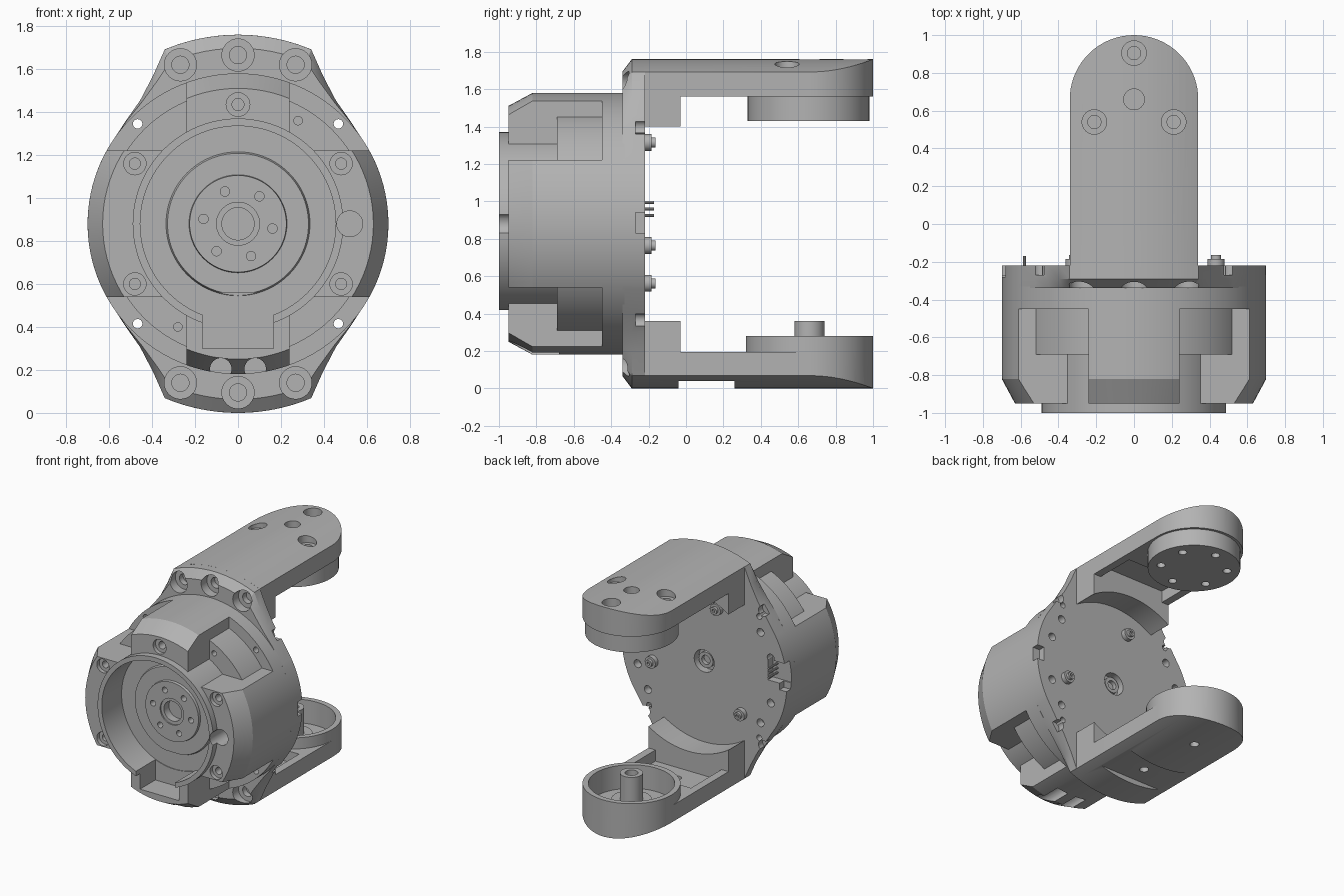
import bpy, bmesh, math
from mathutils import Matrix, Vector

cube = bpy.data.objects.get("Cube")
if cube:
    bpy.data.objects.remove(cube)

AXIS = 0.88          # height of the main axis
ARM_END = 0.66       # y of the centre of the rounded arm ends

metal = bpy.data.materials.new("grey metal")
metal.use_nodes = True
metal.diffuse_color = (0.45, 0.45, 0.45, 1)
metal.node_tree.nodes["Principled BSDF"].inputs["Base Color"].default_value = (0.45, 0.45, 0.45, 1)


def box(bm, x, y, z):
    """Box between pairs of limits."""
    size = Matrix.Diagonal((x[1] - x[0], y[1] - y[0], z[1] - z[0], 1))
    mid = Matrix.Translation((sum(x) / 2, sum(y) / 2, sum(z) / 2))
    bmesh.ops.create_cube(bm, size=1, matrix=mid @ size)


def rod(bm, axis, u, v, a, b, r, seg=32):
    """Cylinder along Y (u=x, v=z) or along Z (u=x, v=y) from a to b."""
    m = (a + b) / 2
    mat = Matrix.Translation((u, m, v) if axis == "Y" else (u, v, m))
    if axis == "Y":
        mat = mat @ Matrix.Rotation(math.pi / 2, 4, "X")
    bmesh.ops.create_cone(bm, cap_ends=True, segments=seg, radius1=r, radius2=r,
                          depth=abs(b - a), matrix=mat)


def lathe(bm, profile, closed):
    """Turn a (y, radius) profile round the main axis."""
    vs = [bm.verts.new((r, y, AXIS)) for y, r in profile]
    es = [bm.edges.new(p) for p in zip(vs, vs[1:])]
    if closed:
        es.append(bm.edges.new((vs[-1], vs[0])))
    bmesh.ops.spin(bm, geom=vs + es, cent=(0, 0, AXIS), axis=(0, 1, 0),
                   angle=math.tau, steps=96)
    bmesh.ops.remove_doubles(bm, verts=bm.verts, dist=1e-5)


def loft(bm, rings):
    """Skin matching loops of points and cap both ends."""
    loops = [[bm.verts.new(p) for p in ring] for ring in rings]
    for lo, hi in zip(loops, loops[1:]):
        for i in range(len(lo)):
            j = (i + 1) % len(lo)
            bm.faces.new((lo[i], lo[j], hi[j], hi[i]))
    bm.faces.new(loops[0])
    bm.faces.new(loops[-1])


def make(name, build):
    bm = bmesh.new()
    build(bm)
    bmesh.ops.recalc_face_normals(bm, faces=bm.faces)
    mesh = bpy.data.meshes.new(name)
    bm.to_mesh(mesh)
    bm.free()
    ob = bpy.data.objects.new(name, mesh)
    bpy.context.collection.objects.link(ob)
    return ob


def carve(ob, build, operation="DIFFERENCE"):
    tool = make("cutter", build)
    tool.hide_render = True
    mod = ob.modifiers.new("carve", "BOOLEAN")
    mod.operation, mod.solver, mod.object, mod.use_self = operation, "EXACT", tool, True
    graph = bpy.context.evaluated_depsgraph_get()
    mesh = bpy.data.meshes.new_from_object(ob.evaluated_get(graph))
    ob.modifiers.clear()
    ob.data = mesh
    bpy.data.objects.remove(tool)


SIGNS = [(sx, sz) for sx in (-1, 1) for sz in (-1, 1)]

# Housing core: stepped drum with a deep cup and hub at the front
core = make("housing_core", lambda bm: lathe(bm, [
    (-.33, 0), (-.33, .70), (-.45, .70), (-.45, .62), (-.69, .62), (-.69, .49),
    (-1, .49), (-1, .455), (-.76, .455), (-.76, .335), (-.78, .328), (-.78, .228),
    (-.8, .225), (-.8, .10), (-.79, .10), (-.79, .075), (-.73, .075), (-.73, 0)], False))


def cable_slot(bm):
    box(bm, (-.165, .165), (-1.1, -.765), (.30, .56))


def core_cuts(bm):
    cable_slot(bm)
    rod(bm, "Y", .52, AXIS, -1.1, -.8, .06)
    for i in range(6):
        a = math.radians(52 + 60 * i)
        rod(bm, "Y", .162 * math.cos(a), AXIS + .162 * math.sin(a), -.9, -.74, .022, 16)
    for s in (-1, 1):
        rod(bm, "Y", s * .28, AXIS + s * .48, -.8, -.64, .02, 16)
    for sx, sz in SIGNS:
        rod(bm, "Y", sx * .467, AXIS + sz * .465, -.5, -.3, .022, 16)


carve(core, core_cuts)

# Four outer lobes, left after clearing the diagonal corners
lobes = make("housing_lobes", lambda bm: lathe(bm, [
    (-.44, .47), (-.44, .70), (-.82, .70), (-.95, .63), (-.95, .47)], True))


def lobe_cuts(bm):
    for sx, sz in SIGNS:
        box(bm, sorted((sx * .24, sx)), (-1.1, -.3), sorted((AXIS + sz * .34, AXIS + sz)))
        rod(bm, "Y", sx * .48, AXIS + sz * .28, -1.1, -.92, .052)
        rod(bm, "Y", sx * .48, AXIS + sz * .28, -1.1, -.85, .026)
    rod(bm, "Y", 0, 1.435, -1.1, -.92, .055)
    rod(bm, "Y", 0, 1.435, -1.1, -.85, .028)
    rod(bm, "Y", .52, AXIS, -1.1, -.8, .06)
    for s in (-1, 1):
        rod(bm, "Y", s * .08, .205, -1.1, -.68, .05)
    cable_slot(bm)


carve(lobes, lobe_cuts)


# Mounting flange: round sides drawn out to wide top and bottom tabs
def flange_shape(bm):
    quarter = [(.70 * math.cos(math.radians(a)), .70 * math.sin(math.radians(a)))
               for a in range(0, 31, 3)]
    quarter += [(.525, .475), (.455, .575), (.395, .69)]
    quarter += [(.88 * math.cos(math.radians(a)), .88 * math.sin(math.radians(a)))
                for a in (67.2, 71, 75, 79, 83, 87, 90)]
    half = quarter + [(-x, z) for x, z in quarter[-2::-1]]
    outline = half + [(x, -z) for x, z in half[-2:0:-1]]

    def ring(y, pull):
        pts = []
        for x, z in outline:
            r = math.hypot(x, z)
            k = (.70 + (r - .70) * pull) / r if r > .70 else 1
            pts.append((x * k, y, AXIS + z * k))
        return pts
    loft(bm, [ring(-.34, .65), ring(-.29, 1), ring(-.22, 1)])


flange = make("mounting_flange", flange_shape)


def flange_cuts(bm):
    for s in (-1, 1):
        for x, d in ((-.268, .74), (0, .785), (.268, .74)):
            rod(bm, "Y", x, AXIS + s * d, -.5, -.27, .075)
            rod(bm, "Y", x, AXIS + s * d, -.5, -.1, .04)
        box(bm, sorted((s * .64, s)), (-.27, -.1), (.83, .94))
    for sx, sz in SIGNS:
        rod(bm, "Y", sx * .467, AXIS + sz * .465, -.5, -.1, .022, 16)
        rod(bm, "Y", sx * .50, AXIS + sz * .515, -.27, -.1, .04)
        for a in (17, 36):
            t = math.radians(a)
            rod(bm, "Y", sx * .59 * math.cos(t), AXIS + sz * .59 * math.sin(t), -.28, -.1, .03, 20)
    box(bm, (-.9, -.54), (-.28, -.1), (.88, 1.04))
    rod(bm, "Y", 0, AXIS, -.28, -.1, .085)


carve(flange, flange_cuts)
hub = make("rear_shaft", lambda bm: rod(bm, "Y", 0, AXIS, -.3, -.24, .06))
carve(hub, lambda bm: rod(bm, "Y", 0, AXIS, -.27, -.1, .035))

# Rear screws and connector pins
for i, angle in enumerate((105, -15, 225)):
    x = .45 * math.cos(math.radians(angle))
    z = AXIS + .45 * math.sin(math.radians(angle))
    make(f"rear_screw_washer_{i}", lambda bm: rod(bm, "Y", x, z, -.24, -.185, .045))
    head = make(f"rear_screw_head_{i}", lambda bm: rod(bm, "Y", x, z, -.2, -.163, .027))
    carve(head, lambda bm: rod(bm, "Y", x, z, -.18, -.1, .014, 6))
for i in range(3):
    make(f"connector_pin_{i}", lambda bm: rod(bm, "Y", -.58, .925 + .035 * i, -.3, -.17, .008, 8))


# Arms: rounded plates whose outer side follows a large cylinder
def arm(name, z0, z1, cuts):
    arc = [math.radians(a) for a in range(0, 181, 5)]
    plan = [(.34 * math.cos(a), ARM_END + .34 * math.sin(a)) for a in arc]
    plan += [(-.34, -.225), (.34, -.225)]
    ob = make(name, lambda bm: loft(bm, [[(x, y, z) for x, y in plan] for z in (z0, z1)]))
    carve(ob, lambda bm: rod(bm, "Y", 0, AXIS, -.5, 1.3, .88, 160), "INTERSECT")
    carve(ob, cuts)


def foot(name, z):
    ob = make(name, lambda bm: box(bm, (-.34, .34), (-.225, -.03), z))
    carve(ob, lambda bm: rod(bm, "Y", 0, AXIS, -.5, .3, .62, 96))


def upper_cuts(bm):
    for x, y in ((0, .905), (-.21, .54), (.21, .54)):
        rod(bm, "Z", x, y, 1.69, 1.9, .065)
        rod(bm, "Z", x, y, 1.6, 1.9, .035)
    rod(bm, "Z", 0, ARM_END, 1.62, 1.9, .055)
    box(bm, (-.28, .28), (-.03, .28), (1.4, 1.65))


def lower_cuts(bm):
    rod(bm, "Z", 0, ARM_END, .10, .5, .30, 64)
    box(bm, (-.28, .28), (-.03, .34), (.11, .5))
    box(bm, (-.5, .5), (-.04, .26), (-.2, .04))
    for y, top in ((.11, .3), (ARM_END, .07)):
        rod(bm, "Z", 0, y, -.2, top, .032, 24)


arm("upper_arm", 1.56, 1.9, upper_cuts)
arm("lower_arm", -.1, .195, lower_cuts)
foot("upper_arm_foot", (1.40, 1.60))
foot("lower_arm_foot", (.16, .36))

# Upper output disc with a ring of holes
disc = make("output_disc", lambda bm: rod(bm, "Z", 0, .655, 1.43, 1.57, .325, 64))


def disc_cuts(bm):
    for i in range(6):
        a = math.radians(60 * i + 30)
        rod(bm, "Z", .235 * math.cos(a), .655 + .235 * math.sin(a), 1.3, 1.5, .03, 20)


carve(disc, disc_cuts)

# Lower bearing cup with its hollow peg
cup = make("bearing_cup", lambda bm: rod(bm, "Z", 0, ARM_END, .15, .28, .34, 72))
carve(cup, lambda bm: rod(bm, "Z", 0, ARM_END, .05, .5, .30, 64))
make("peg_base", lambda bm: rod(bm, "Z", 0, ARM_END, .09, .16, .14))
peg = make("bearing_peg", lambda bm: rod(bm, "Z", 0, ARM_END, .09, .36, .08))
carve(peg, lambda bm: rod(bm, "Z", 0, ARM_END, .28, .5, .045))

# Finish every part
bpy.ops.object.select_all(action="DESELECT")
for ob in bpy.context.collection.objects:
    if ob.type == "MESH":
        ob.data.materials.clear()
        ob.data.materials.append(metal)
        ob.select_set(True)
        bpy.context.view_layer.objects.active = ob
bpy.ops.object.shade_smooth_by_angle(angle=math.radians(25))
